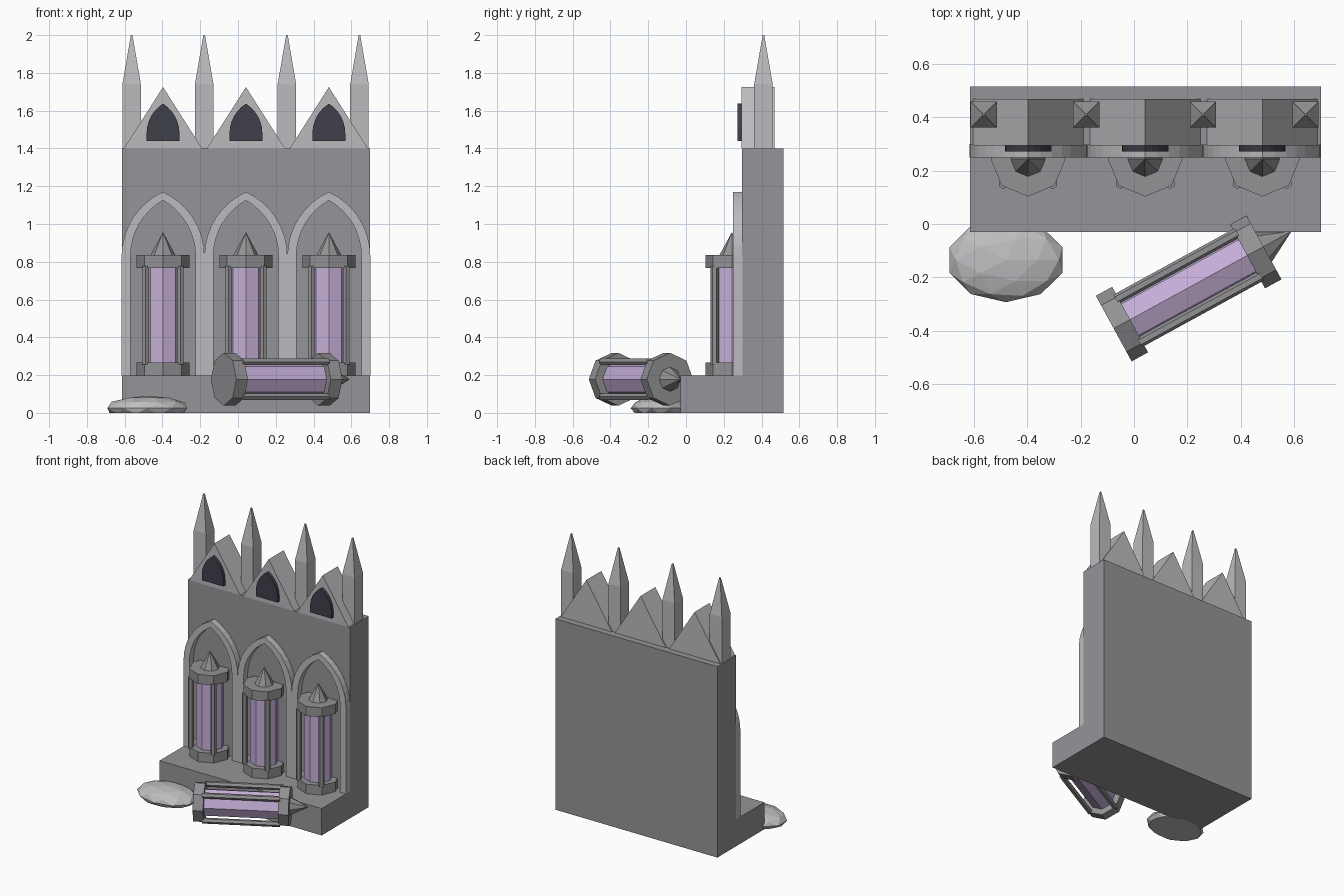
import bpy, bmesh, math
from mathutils import Matrix, Vector

if "Cube" in bpy.data.objects:
    bpy.data.objects.remove(bpy.data.objects["Cube"], do_unlink=True)


def material(name, rgb):
    m = bpy.data.materials.new(name)
    m.use_nodes = True
    m.diffuse_color = (*rgb, 1)
    m.node_tree.nodes["Principled BSDF"].inputs["Base Color"].default_value = (*rgb, 1)
    return m


STONE = material("dark stone", (0.30, 0.30, 0.32))
TRIM = material("light stone trim", (0.50, 0.50, 0.52))
METAL = material("lantern metal", (0.29, 0.29, 0.30))
GLASS = material("lilac glass", (0.56, 0.43, 0.68))
DARK = material("dark window", (0.05, 0.05, 0.07))
ROCK = material("pale rock", (0.52, 0.52, 0.53))


def finish(bm, name, mat, matrix=Matrix()):
    bm.transform(matrix)
    bmesh.ops.recalc_face_normals(bm, faces=bm.faces[:])
    mesh = bpy.data.meshes.new(name)
    bm.to_mesh(mesh)
    bm.free()
    mesh.materials.append(mat)
    ob = bpy.data.objects.new(name, mesh)
    bpy.context.collection.objects.link(ob)
    return ob


def box(name, mat, lo, hi):
    bm = bmesh.new()
    lo, hi = Vector(lo), Vector(hi)
    bmesh.ops.create_cube(bm, size=1)
    m = Matrix.Translation((lo + hi) / 2) @ Matrix.Diagonal((*(hi - lo), 1))
    return finish(bm, name, mat, m)


def add_prism(bm, sides, r1, r2, z1, z2, x=0, y=0, turn=0):
    m = Matrix.Translation((x, y, (z1 + z2) / 2)) @ Matrix.Rotation(turn, 4, 'Z')
    bmesh.ops.create_cone(bm, cap_ends=True, segments=sides, radius1=r1,
                          radius2=r2, depth=z2 - z1, matrix=m)


def extrude_outline(name, mat, points, y1, y2):
    """Extrude an outline of (x, z) points from y1 to y2."""
    bm = bmesh.new()
    face = bm.faces.new([bm.verts.new((x, y1, z)) for x, z in points])
    out = bmesh.ops.extrude_face_region(bm, geom=[face])
    moved = [v for v in out["geom"] if isinstance(v, bmesh.types.BMVert)]
    bmesh.ops.translate(bm, verts=moved, vec=(0, y2 - y1, 0))
    return finish(bm, name, mat)


def pointed_arch(cx, half, foot, spring, apex, steps=8):
    """Outline from left foot over the point to right foot."""
    rise = apex - spring
    radius = (half ** 2 + rise ** 2) / (2 * half)
    top = math.asin(rise / radius)
    right = [(half - radius + radius * math.cos(top * i / steps),
              spring + radius * math.sin(top * i / steps)) for i in range(steps + 1)]
    left = [(-x, z) for x, z in right[:-1]]
    return [(cx + x, z) for x, z in
            [(-half, foot)] + left + right[::-1] + [(half, foot)]]


def lantern(label, place):
    # Octagonal caps, corner rods and pointed finial
    bm = bmesh.new()
    for z in (0, 0.57):
        add_prism(bm, 8, 0.14, 0.14, z, z + 0.07)
    for sx in (-1, 1):
        for sy in (-1, 1):
            add_prism(bm, 6, 0.02, 0.02, 0.06, 0.58, sx * 0.092, sy * 0.092)
    add_prism(bm, 8, 0.065, 0, 0.64, 0.76)
    finish(bm, label + "_frame", METAL, place)
    # Glass body
    bm = bmesh.new()
    add_prism(bm, 8, 0.095, 0.095, 0.06, 0.58)
    finish(bm, label + "_glass", GLASS, place)


# Wall and step
box("step", STONE, (-0.615, -0.03, 0), (0.70, 0.515, 0.197))
box("wall", STONE, (-0.615, 0.297, 0.197), (0.70, 0.515, 1.4))

# Three bays: arch frame, gable, window and standing lantern
for i, cx in enumerate((-0.397, 0.042, 0.481)):
    n = str(i + 1)
    outer = pointed_arch(cx, 0.2195, 0.197, 0.83, 1.17)
    inner = pointed_arch(cx, 0.172, 0.197, 0.83, 1.125)
    extrude_outline("arch_frame_" + n, TRIM, outer + inner[::-1], 0.25, 0.30)
    extrude_outline("gable_" + n, TRIM,
                    [(cx - 0.207, 1.4), (cx, 1.725), (cx + 0.207, 1.4)], 0.295, 0.468)
    extrude_outline("gable_window_" + n, DARK,
                    pointed_arch(cx, 0.087, 1.44, 1.48, 1.637, 6), 0.272, 0.297)
    lantern("standing_lantern_" + n, Matrix.Translation((cx, 0.243, 0.197)))

# Fallen lantern
lantern("fallen_lantern", Matrix.Translation((-0.076, -0.392, 0.178))
        @ Matrix.Rotation(math.radians(28.7), 4, 'Z') @ Matrix.Rotation(math.pi / 2, 4, 'Y'))

# Spires on the wall top
for i, x in enumerate((-0.563, -0.179, 0.259, 0.643)):
    bm = bmesh.new()
    r = 0.049 * math.sqrt(2)
    add_prism(bm, 4, r, r, 1.4, 1.74, x, 0.41, math.pi / 4)
    add_prism(bm, 4, r, 0.006, 1.74, 2.0, x, 0.41, math.pi / 4)
    finish(bm, "spire_" + str(i + 1), TRIM)

# Flat-bottomed rock
bm = bmesh.new()
bmesh.ops.create_icosphere(bm, subdivisions=2, radius=1)
bm.transform(Matrix.Translation((-0.48, -0.135, 0.025)) @ Matrix.Diagonal((0.222, 0.158, 0.065, 1)))
cut = bmesh.ops.bisect_plane(bm, geom=bm.verts[:] + bm.edges[:] + bm.faces[:],
                             plane_co=(0, 0, 0), plane_no=(0, 0, -1), clear_outer=True)
bmesh.ops.holes_fill(bm, edges=[e for e in bm.edges if e.is_boundary])
finish(bm, "rock", ROCK)
